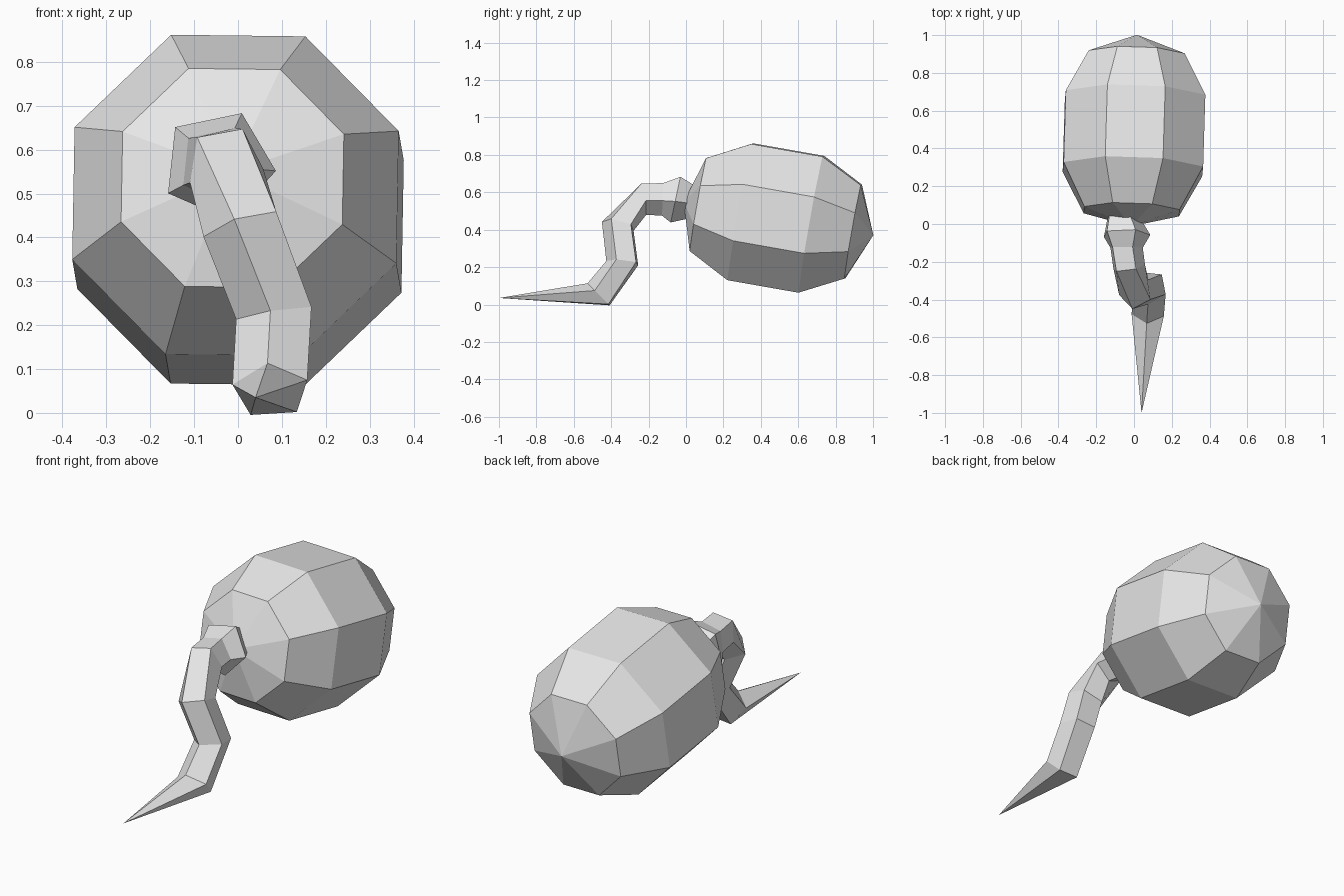
import bpy
import bmesh
from math import cos, sin, pi, radians
from mathutils import Vector

cube = bpy.data.objects.get("Cube")
if cube:
    bpy.data.objects.remove(cube)

grey = bpy.data.materials.new("light grey")
grey.use_nodes = True
colour = (0.8, 0.8, 0.8, 1)
grey.diffuse_color = colour
grey.node_tree.nodes["Principled BSDF"].inputs["Base Color"].default_value = colour


def frame(side, pitch):
    """Right and up axes of a ring facing forward, dipping by pitch degrees."""
    p = radians(pitch)
    up = Vector((0, -sin(p), cos(p)))
    ahead = Vector((side, -cos(p), -sin(p))).normalized()
    return up.cross(ahead), up, ahead


def ring(bm, centre, radius, sides, start, axes):
    right, up, _ = axes
    angles = [radians(start) + 2 * pi * i / sides for i in range(sides)]
    return [bm.verts.new(Vector(centre) + radius * (cos(a) * right + sin(a) * up))
            for a in angles]


def skin(bm, rings):
    for low, high in zip(rings, rings[1:]):
        n = len(low)
        for i in range(n):
            j = (i + 1) % n
            bm.faces.new((low[i], low[j], high[j], high[i]))


def fan(bm, loop, point):
    tip = bm.verts.new(point)
    for i, v in enumerate(loop):
        bm.faces.new((v, loop[(i + 1) % len(loop)], tip))


def finish(bm, name):
    bmesh.ops.recalc_face_normals(bm, faces=bm.faces[:])
    mesh = bpy.data.meshes.new(name)
    bm.to_mesh(mesh)
    bm.free()
    mesh.materials.append(grey)
    obj = bpy.data.objects.new(name, mesh)
    bpy.context.collection.objects.link(obj)


# Eight-sided bulb, its axis rising slightly towards the front
bm = bmesh.new()
axes = frame(-0.03, -10)
middle = Vector((0, 0.48, 0.4625))
rings = [ring(bm, middle + axes[2] * d, r, 8, 21.5, axes)
         for d, r in ((-0.42, 0.275), (-0.193, 0.4), (0.193, 0.4), (0.42, 0.273))]
skin(bm, rings)
fan(bm, rings[0], middle - axes[2] * 0.53)
fan(bm, rings[-1], middle + axes[2] * 0.5)
finish(bm, "bulb_body")

# Five-sided bent stalk: centre, radius, start angle, sideways lean, pitch
stalk = [
    ((-0.06, 0.03, 0.55), 0.095, 66, 0, -12),
    ((-0.045, -0.055, 0.565), 0.132, 66, 0, -12),
    ((-0.045, -0.125, 0.565), 0.092, 66, 0, -2),
    ((-0.03, -0.23, 0.567), 0.09, 63, 0.15, 10),
    ((0.01, -0.36, 0.425), 0.093, 30, 0.3, 76),
    ((0.085, -0.335, 0.225), 0.092, 25, 0.15, 84),
    ((0.075, -0.463, 0.05), 0.09, 23, 0, 45),
]
bm = bmesh.new()
rings = [ring(bm, c, r, 5, start, frame(side, pitch))
         for c, r, start, side, pitch in stalk]
skin(bm, rings)
bm.faces.new(rings[0])
# Long pointed end
fan(bm, rings[-1], (0.04, -1, 0.035))
finish(bm, "stalk_with_spike")
